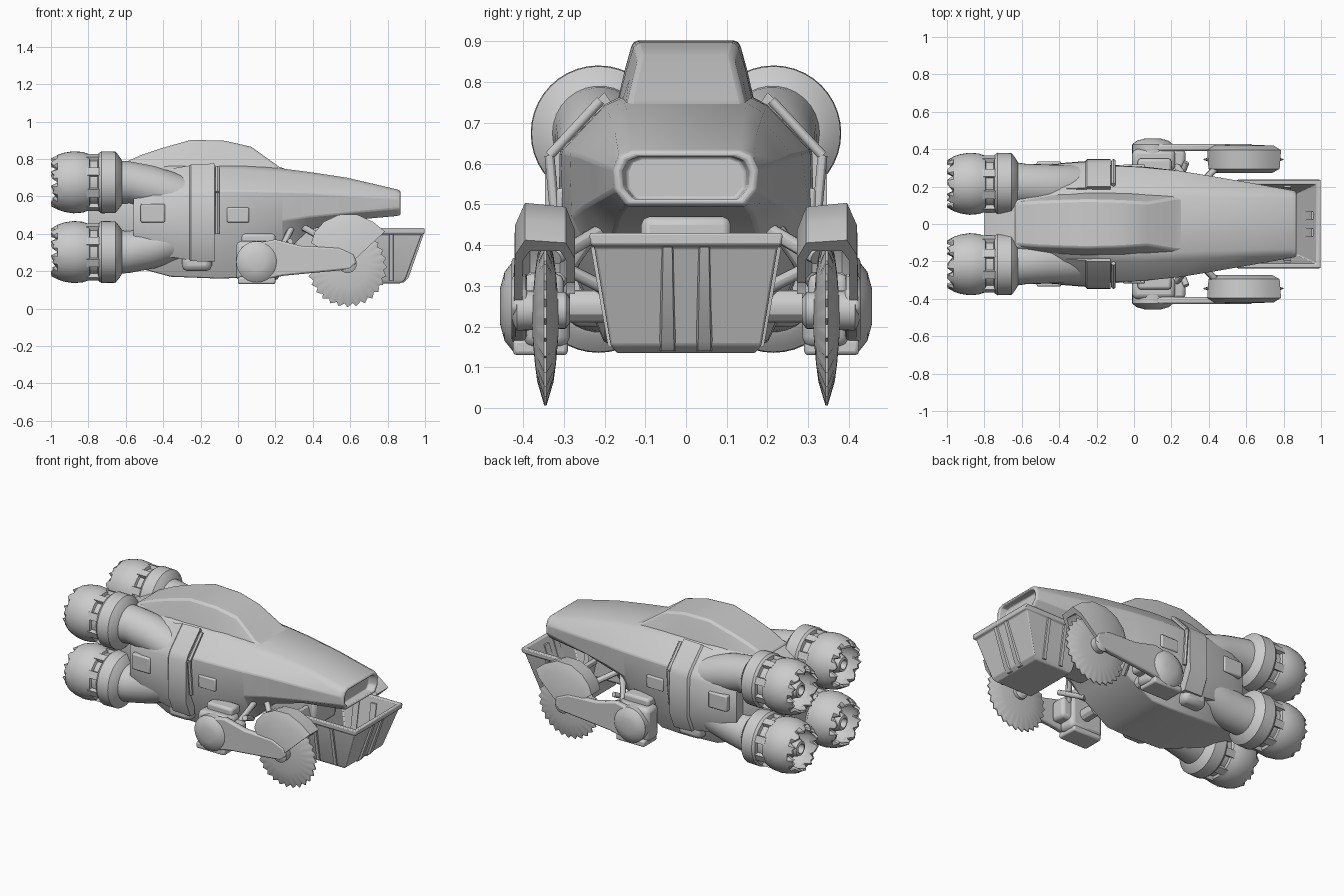
import bpy, bmesh
from math import sin, cos, pi, radians
from mathutils import Vector

if "Cube" in bpy.data.objects:
    bpy.data.objects.remove(bpy.data.objects["Cube"])


def loft(name, rings, mirror=False, close=False):
    """Skin a list of closed rings; cap both ends unless closed on itself."""
    bm = bmesh.new()
    vs = [[bm.verts.new(p) for p in r] for r in rings]
    n = len(rings[0])
    pairs = list(zip(vs, vs[1:])) + ([(vs[-1], vs[0])] if close else [])
    for a, b in pairs:
        for i in range(n):
            j = (i + 1) % n
            bm.faces.new((a[i], a[j], b[j], b[i]))
    if not close:
        bm.faces.new(vs[0][::-1])
        bm.faces.new(vs[-1])
    bmesh.ops.recalc_face_normals(bm, faces=bm.faces)
    me = bpy.data.meshes.new(name)
    bm.to_mesh(me)
    bm.free()
    ob = bpy.data.objects.new(name, me)
    bpy.context.collection.objects.link(ob)
    if mirror:
        m = ob.modifiers.new("mirror", 'MIRROR')
        m.use_axis = (False, True, False)
        m.use_clip = False
        m.use_mirror_merge = False
    return ob


def bevel(ob, w, seg=2):
    m = ob.modifiers.new("bevel", 'BEVEL')
    m.width, m.segments, m.limit_method = w, seg, 'ANGLE'
    return ob


def sym(x, half):
    """Ring at x from (y, z) points of the +y half, top to bottom."""
    return [(x, y, z) for y, z in half] + [(x, -y, z) for y, z in half[::-1]]


def circ_x(x, y, z, r, n=30):
    return [(x, y + r * cos(2 * pi * i / n), z + r * sin(2 * pi * i / n)) for i in range(n)]


def circ_y(y, x, z, r, n=28):
    return [(x + r * cos(2 * pi * i / n), y, z + r * sin(2 * pi * i / n)) for i in range(n)]


def box(name, lo, hi, b=0.008, mirror=True):
    r = [[(x, lo[1], lo[2]), (x, hi[1], lo[2]), (x, hi[1], hi[2]), (x, lo[1], hi[2])] for x in (lo[0], hi[0])]
    return bevel(loft(name, r, mirror), b)


def rod(name, a, b, r, n=12):
    a, b = Vector(a), Vector(b)
    q = (b - a).to_track_quat('Z', 'Y')
    loft(name, [[p + q @ Vector((r * cos(2 * pi * i / n), r * sin(2 * pi * i / n), 0))
                 for i in range(n)] for p in (a, b)], True)


# main hull, ending in a recessed mouth at the nose
nose = [(.13, .63), (.16, .618), (.175, .585), (.172, .535), (.145, .5)]
lip = [(y * .9, .565 + (z - .565) * .8) for y, z in nose]
hull = [
    (-.80, [(.09, .68), (.11, .64), (.12, .58), (.12, .40), (.10, .33)]),
    (-.62, [(.12, .77), (.16, .72), (.20, .60), (.20, .40), (.13, .24)]),
    (-.36, [(.13, .78), (.20, .74), (.30, .62), (.31, .38), (.20, .17)]),
    (-.10, [(.15, .77), (.20, .745), (.31, .63), (.315, .42), (.20, .16)]),
    (.03, [(.15, .765), (.20, .742), (.305, .63), (.31, .43), (.20, .165)]),
    (.24, [(.15, .748), (.19, .725), (.285, .625), (.28, .47), (.19, .29)]),
    (.38, [(.145, .73), (.185, .71), (.262, .62), (.255, .49), (.18, .42)]),
    (.58, [(.14, .70), (.175, .68), (.228, .605), (.22, .51), (.165, .47)]),
    (.85, [(.135, .637), (.165, .622), (.18, .588), (.178, .535), (.148, .495)]),
    (.868, nose), (.868, lip), (.82, [(y * .93, z) for y, z in lip])]
bevel(loft("hull", [sym(x, h) for x, h in hull]), .012)

# raised cabin spine on top
cabin = [(-.64, .11, .765, .14), (-.52, .12, .82, .16), (-.40, .125, .86, .175), (-.25, .13, .902, .18),
         (-.07, .125, .897, .18), (.07, .115, .865, .175), (.22, .14, .758, .165), (.27, .14, .74, .15)]
bevel(loft("cabin", [sym(x, [(a, zt), (a + (b - a) * .4, zt - (zt - .7) * .35), (b, .70)])
                     for x, a, zt, b in cabin]), .012)

# side armour shells with a stepped front edge
shell = [(.20, .775), (.325, .65), (.345, .61), (.348, .36), (.30, .25), (.26, .25), (.27, .60), (.17, .73)]
loft("side_shell", [[(x, y * s, .5 + (z - .5) * t) for y, z in shell] for x, s, t in
                    [(-.56, .84, .72), (-.46, .92, .84), (-.26, .965, .96), (-.25, 1, .985), (-.125, 1, 1)]], True)
box("shell_plate", (-.52, .27, .46), (-.39, .335, .56))
box("side_hatch", (-.06, .28, .46), (.06, .318, .54))
box("belly_rib", (-.30, .18, .20), (-.14, .29, .30), .03)
rod("frame_tube", (-.11, .315, .40), (-.11, .335, .62), .012)
rod("frame_tube_upper", (-.11, .335, .62), (-.11, .21, .755), .012)

# four engines: fairing, collar and petalled bell
N = 40
for tag, s, zc, y0 in (("upper", 1, .675, .215), ("lower", -1, .302, .215)):
    loft(tag + "_fairing", [circ_x(x, y, zc - s * dz, r) for x, y, dz, r in
                            [(-.15, .20, .11, .07), (-.30, .20, .075, .115), (-.45, .20, .03, .118),
                             (-.58, .21, 0, .112), (-.67, y0, 0, .12)]], True)
    prof = [(-.615, .10), (-.625, .125), (-.645, .152), (-.655, .164), (-.73, .166), (-.745, .155),
            (-.75, .135), (-.79, .135), (-.795, .150), (-.83, .162), (-.88, .166), (-.93, .158), (-.965, .146)]
    rings = [circ_x(x, y0, zc, r, N) for x, r in prof]
    for r in (.128, .115):
        ring = circ_x(-1.0, y0, zc, r, N)
        rings.append([(-.962 if i % 4 == 0 else -1.0 + .008 * (i % 3), y, z) for i, (x, y, z) in enumerate(ring)])
    rings += [circ_x(-.93, y0, zc, .135, N), circ_x(-.86, y0, zc, .125, N)]
    loft(tag + "_engine", rings, True)
    loft(tag + "_exhaust_plug", [circ_x(x, y0, zc, r, 16) for x, r in
                                 [(-.84, .07), (-.92, .06), (-.96, .045), (-.965, .03), (-.93, .025)]], True)
    for k in range(8):
        a = 2 * pi * (k + .5) / 8
        u, v = Vector((0, cos(a), sin(a))), Vector((0, -sin(a), cos(a)))
        c = Vector((0, y0, zc))
        loft(tag + "_clamp", [[c + Vector((x, 0, 0)) + u * p + v * q for p, q in
                               [(.12, -.022), (.156, -.022), (.156, .022), (.12, .022)]]
                              for x in (-.81, -.735)], True)


# front ore bucket: open tapered tub
def rect(x0, x1, y, z):
    return [(x0, -y, z), (x1, -y, z), (x1, y, z), (x0, y, z)]


bevel(loft("bucket", [rect(.62, .87, .17, .135), rect(.61, .895, .185, .155), rect(.56, .982, .225, .395),
                      rect(.55, .998, .235, .40), rect(.55, .998, .237, .43), rect(.575, .975, .212, .43),
                      rect(.64, .87, .165, .18)]), .006)
for y in (-.045, .045):
    loft("bucket_rib", [[(x - .03, y - w, z), (x + .012, y - w * .5, z), (x + .012, y + w * .5, z), (x - .03, y + w, z)]
                        for x, z, w in [(.875, .14, .03), (.90, .165, .03), (.98, .395, .022)]])
for x in (.70, .82):
    loft("bucket_side_rib", [[(x - .02, y - .03, z), (x - .01, y + .008, z), (x + .01, y + .008, z), (x + .02, y - .03, z)]
                             for y, z in [(.183, .15), (.226, .395)]], True)
box("bucket_mount", (.30, -.11, .30), (.62, .11, .47), .02, False)

# saw wheels
CX, CZ, WY, T = .585, .22, .345, 28


def saw(y, r, d):
    n = T * 3
    return [(CX + (r - d * (i % 3) / 2) * cos(2 * pi * i / n), y, CZ + (r - d * (i % 3) / 2) * sin(2 * pi * i / n))
            for i in range(n)]


loft("saw_wheel", [saw(WY + y, r, d) for y, r, d in
                   [(-.032, .04, 0), (-.026, .11, 0), (-.02, .155, 0), (-.003, .213, .02),
                    (.003, .213, .02), (.02, .155, 0), (.026, .11, 0), (.032, .04, 0)]], True)
loft("wheel_hub", [circ_y(y, CX, CZ + .02, r) for y, r in
                   [(.285, .03), (.295, .045), (.415, .05), (.425, .03)]], True)

# U-shaped wheel guards
U = [(-.072, .12), (-.072, .21), (-.05, .265), (.05, .275), (.075, .22), (.078, .03),
     (.056, .03), (.056, .20), (.038, .235), (-.036, .235), (-.052, .20), (-.052, .12)]
loft("wheel_guard", [[(CX + k * r * cos(radians(a)), WY + y, CZ + .005 + k * r * sin(radians(a))) for y, r in U]
                     for a, k in [(43, 1.0), (60, 1.0), (80, 1.03), (100, 1.02), (118, .98), (134, .92), (147, .84)]], True)

# swing arms and pivot pods
arm = [(.10, .35), (.20, .37), (.34, .335), (.54, .325), (.62, .29), (.635, .245), (.60, .21), (.50, .20), (.24, .175), (.12, .15)]
bevel(loft("swing_arm", [[(x, y, z) for x, z in arm] for y in (.39, .428)], True), .01)
loft("pivot_pod", [circ_y(y, .10, .25, r) for y, r in
                   [(.33, .09), (.34, .11), (.425, .11), (.445, .085), (.456, .045)]], True)
box("pod_body", (-.01, .285, .15), (.22, .40, .36), .025)
box("pod_base", (.0, .29, .13), (.20, .425, .17), .01)
box("pod_block", (.10, .30, .20), (.275, .40, .33), .02)
box("pod_cap", (.02, .26, .34), (.20, .35, .40), .015)

# struts from hull to pods and wheels
rod("pod_strut", (.12, .19, .25), (.12, .32, .25), .04)
rod("upper_strut", (.30, .21, .46), (.22, .32, .30), .018)
rod("front_strut", (.34, .20, .44), (.46, .32, .37), .018)
rod("lower_strut", (.22, .17, .28), (.28, .33, .36), .016)

bpy.ops.object.select_all(action='SELECT')
bpy.context.view_layer.objects.active = bpy.data.objects["hull"]
bpy.ops.object.shade_smooth_by_angle(angle=radians(30))
